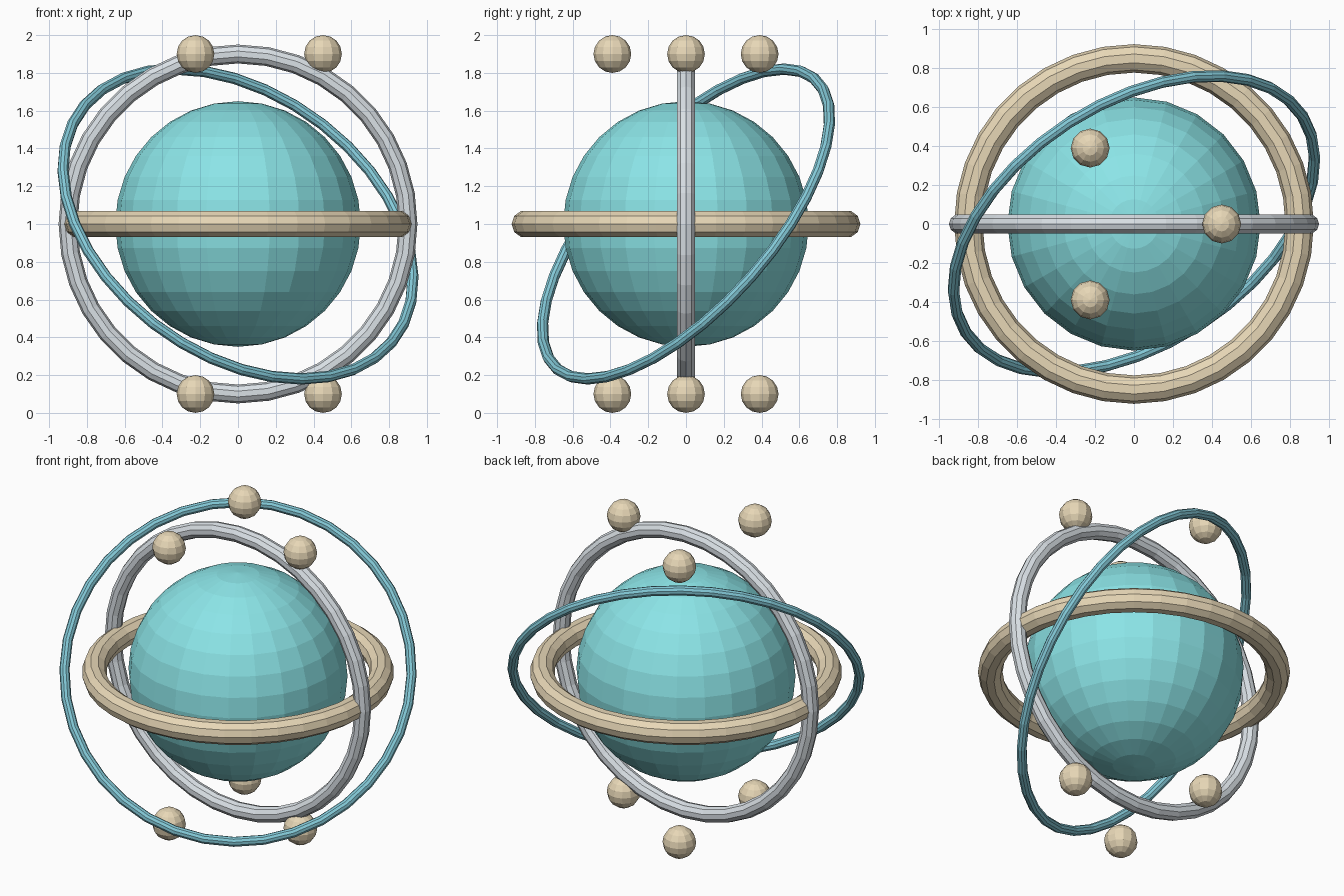
import bpy
from math import cos, sin, pi
from mathutils import Vector

if "Cube" in bpy.data.objects:
    bpy.data.objects.remove(bpy.data.objects["Cube"])

CENTRE = Vector((0, 0, 1))


def material(name, rgb):
    m = bpy.data.materials.new(name)
    m.diffuse_color = (*rgb, 1)
    m.use_nodes = True
    m.node_tree.nodes["Principled BSDF"].inputs["Base Color"].default_value = m.diffuse_color
    return m


teal = material("teal", (0.26, 0.78, 0.80))
blue = material("blue", (0.23, 0.59, 0.69))
gold = material("gold", (0.80, 0.68, 0.47))
silver = material("silver", (0.70, 0.75, 0.79))


def finish(name, mat):
    ob = bpy.context.object
    ob.name = name
    ob.data.materials.append(mat)
    return ob


def ball(name, loc, radius, segments, rings, mat):
    bpy.ops.mesh.primitive_uv_sphere_add(
        segments=segments, ring_count=rings, radius=radius, location=loc)
    return finish(name, mat)


def ring(name, major, minor, axis, mat):
    # Torus around the centre, with its axis turned to the given direction
    bpy.ops.mesh.primitive_torus_add(
        major_radius=major, minor_radius=minor, major_segments=36,
        minor_segments=10, location=CENTRE,
        rotation=Vector(axis).to_track_quat('Z', 'Y').to_euler())
    return finish(name, mat)


# Central globe
ball("globe", CENTRE, 0.65, 24, 16, teal)

# Three rings: level, upright and tilted
ring("level_ring", 0.85, 0.073, (0, 0, 1), gold)
ring("upright_ring", 0.90, 0.05, (0, 1, 0), silver)
ring("tilted_ring", 1.027, 0.03, (0.43, -0.67, 0.60), blue)

# Three small balls above and three below
for label, z in (("upper", 1.9), ("lower", 0.1)):
    for i in range(3):
        a = 2 * pi * i / 3
        ball(f"{label}_ball_{i + 1}", (0.45 * cos(a), 0.45 * sin(a), z),
             0.1, 12, 8, gold)
